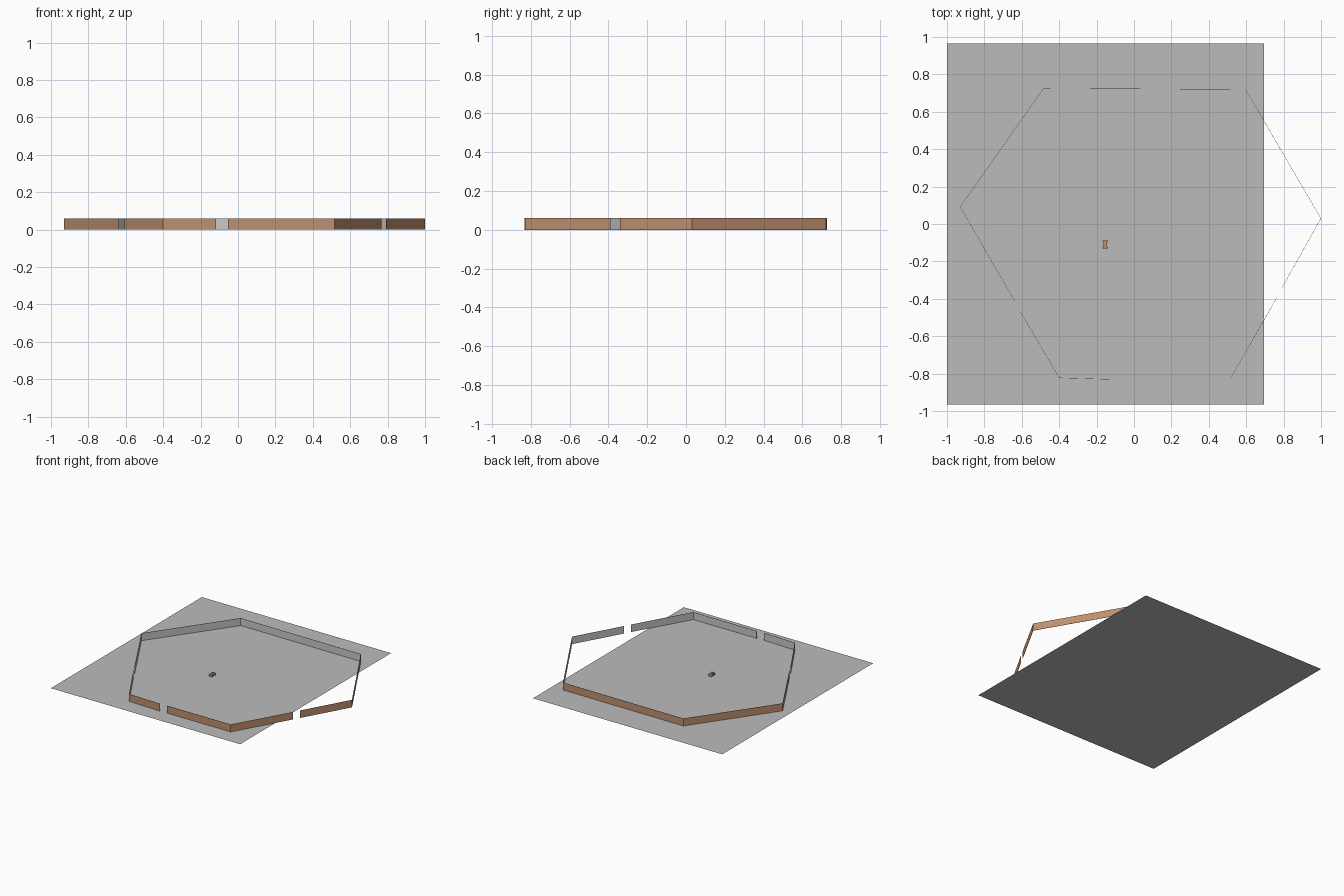
import bpy, bmesh
from mathutils import Vector

if "Cube" in bpy.data.objects:
    bpy.data.objects.remove(bpy.data.objects["Cube"])


def material(name, rgb):
    m = bpy.data.materials.new(name)
    m.diffuse_color = (*rgb, 1)
    m.use_nodes = True
    m.node_tree.nodes["Principled BSDF"].inputs["Base Color"].default_value = m.diffuse_color
    return m


brown = material("wood brown", (0.52, 0.28, 0.16))
grey = material("inner grey", (0.58, 0.58, 0.58))
ground_grey = material("ground grey", (0.50, 0.50, 0.50))


def finish(name, bm, mats):
    me = bpy.data.meshes.new(name)
    bm.to_mesh(me)
    bm.free()
    for m in mats:
        me.materials.append(m)
    ob = bpy.data.objects.new(name, me)
    bpy.context.collection.objects.link(ob)
    return ob


# Flat ground sheet
bm = bmesh.new()
bm.faces.new([bm.verts.new(p) for p in
              [(-1, -0.965, 0), (0.695, -0.965, 0), (0.695, 0.965, 0), (-1, 0.965, 0)]])
finish("ground_sheet", bm, [ground_grey])


# Thin wall run: brown outside, grey inside
def wall_run(name, points, height=0.06, thick=0.0015):
    bm = bmesh.new()
    for a, b in zip(points, points[1:]):
        a, b = Vector((*a, 0)), Vector((*b, 0))
        up = Vector((0, 0, height))
        d = (b - a).normalized()
        inward = Vector((-d.y, d.x, 0)) * thick   # path runs counter-clockwise
        o = [bm.verts.new(p) for p in (a, b, b + up, a + up)]
        i = [bm.verts.new(p + inward) for p in (a, b, b + up, a + up)]
        bm.faces.new(o)
        bm.faces.new(i[::-1]).material_index = 1
        for k in range(4):
            n = (k + 1) % 4
            bm.faces.new((o[n], o[k], i[k], i[n]))
    finish(name, bm, [brown, grey])


# Hexagonal enclosure with three gate openings
wall_run("wall_front_right", [(-0.053, -0.83), (0.515, -0.83), (0.766, -0.39)])
wall_run("wall_back", [(0.793, -0.34), (1.0, 0.03), (0.597, 0.72),
                       (-0.484, 0.726), (-0.93, 0.092), (-0.64, -0.41)])
wall_run("wall_front_left", [(-0.607, -0.472), (-0.40, -0.823), (-0.117, -0.832)])


# Small hut in the yard: narrow middle with wider ends
def box(name, x, y, sx, sy, h):
    bm = bmesh.new()
    bmesh.ops.create_cube(bm, size=1)
    for v in bm.verts:
        v.co = Vector((x + v.co.x * sx, y + v.co.y * sy, (v.co.z + 0.5) * h))
    finish(name, bm, [brown])


box("hut_middle", -0.154, -0.11, 0.020, 0.030, 0.017)
for side, name in ((-1, "hut_front_end"), (1, "hut_back_end")):
    box(name, -0.154, -0.11 + side * 0.0165, 0.028, 0.008, 0.021)
